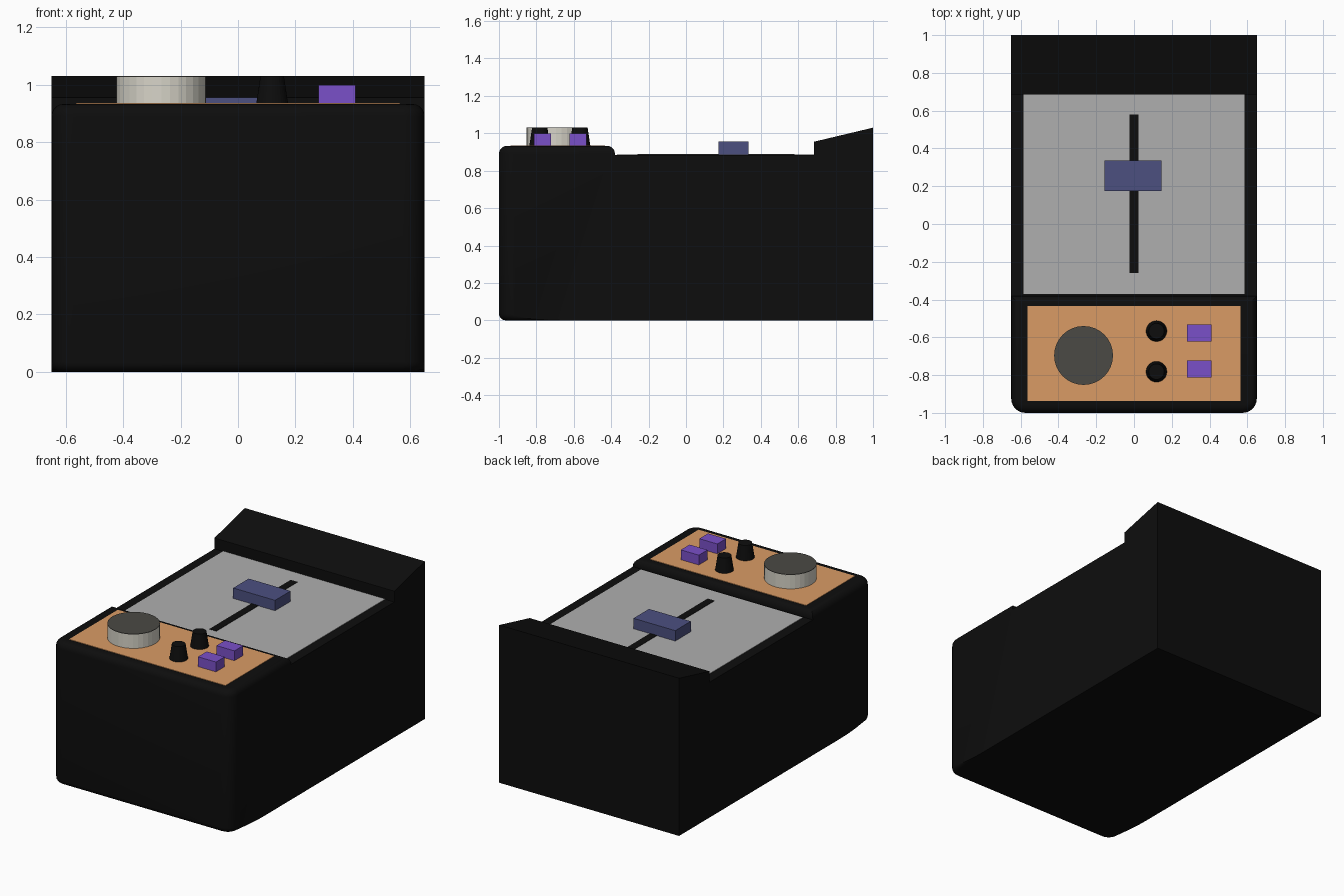
import bpy, bmesh
from math import radians

if "Cube" in bpy.data.objects:
    bpy.data.objects.remove(bpy.data.objects["Cube"])


def material(name, r, g, b):
    m = bpy.data.materials.new(name)
    m.diffuse_color = (r, g, b, 1)
    m.use_nodes = True
    m.node_tree.nodes["Principled BSDF"].inputs["Base Color"].default_value = m.diffuse_color
    return m


BLACK = material("black", 0.004, 0.004, 0.004)
GREY = material("plate_grey", 0.43, 0.43, 0.43)
ORANGE = material("orange", 0.70, 0.33, 0.13)
PURPLE = material("purple", 0.195, 0.08, 0.58)
NAVY = material("navy", 0.072, 0.08, 0.216)
CREAM = material("cream", 0.68, 0.66, 0.58)
DARK = material("dark_cap", 0.069, 0.067, 0.058)


def finish(name, bm, mat):
    bmesh.ops.recalc_face_normals(bm, faces=bm.faces)
    me = bpy.data.meshes.new(name)
    bm.to_mesh(me)
    bm.free()
    me.materials.append(mat)
    ob = bpy.data.objects.new(name, me)
    bpy.context.collection.objects.link(ob)
    return ob


def box(name, x, y, z, mat):
    bm = bmesh.new()
    bmesh.ops.create_cube(bm, size=1)
    for v in bm.verts:
        v.co = [lo + (hi - lo) * (c + 0.5) for (lo, hi), c in zip((x, y, z), v.co)]
    return finish(name, bm, mat)


def knob(name, x, y, z0, z1, r0, r1, sides, mat):
    bm = bmesh.new()
    bmesh.ops.create_cone(bm, cap_ends=True, segments=sides,
                          radius1=r0, radius2=r1, depth=z1 - z0)
    bmesh.ops.translate(bm, verts=bm.verts, vec=(x, y, (z0 + z1) / 2))
    return finish(name, bm, mat)


# Housing: side profile with raised front panel, sunken deck and rear wedge
DECK, PANEL = 0.884, 0.933
profile = [(-1, 0), (1, 0), (1, 1.03), (0.685, 0.955), (0.685, DECK),
           (-0.38, DECK), (-0.38, PANEL), (-1, PANEL)]
bm = bmesh.new()
side = bm.faces.new([bm.verts.new((-0.65, y, z)) for y, z in profile])
ext = bmesh.ops.extrude_face_region(bm, geom=[side])
bmesh.ops.translate(bm, vec=(1.3, 0, 0),
                    verts=[g for g in ext["geom"] if isinstance(g, bmesh.types.BMVert)])
bmesh.ops.recalc_face_normals(bm, faces=bm.faces)


def round_edges(test, radius):
    edges = [e for e in bm.edges if all(test(v.co) for v in e.verts)]
    bmesh.ops.bevel(bm, geom=edges, offset=radius, segments=5, profile=0.5, affect='EDGES')


# Rounded front corners, then the panel rim and the front bottom edge
bm.edges.ensure_lookup_table()
corners = [e for e in bm.edges if all(v.co.y < -0.99 for v in e.verts)
           and abs(e.verts[0].co.z - e.verts[1].co.z) > 0.5]
bmesh.ops.bevel(bm, geom=corners, offset=0.075, segments=6, profile=0.5, affect='EDGES')
round_edges(lambda c: abs(c.z - PANEL) < 1e-4, 0.042)
round_edges(lambda c: c.z < 1e-4 and c.y < -0.9, 0.035)
housing = finish("housing", bm, BLACK)
bpy.context.view_layer.objects.active = housing
housing.select_set(True)
bpy.ops.object.shade_smooth_by_angle(angle=radians(30))

# Deck plate with slider
box("deck_plate", (-0.585, 0.585), (-0.37, 0.69), (0.87, 0.887), GREY)
box("slider_slot", (-0.025, 0.025), (-0.26, 0.58), (0.875, 0.889), BLACK)
box("slider_cap", (-0.157, 0.145), (0.175, 0.335), (0.88, 0.955), NAVY)

# Control panel
box("control_plate", (-0.565, 0.565), (-0.937, -0.433), (0.92, 0.936), ORANGE)
knob("dial", -0.267, -0.696, 0.93, 1.027, 0.156, 0.156, 32, CREAM)
knob("dial_cap", -0.267, -0.696, 1.02, 1.03, 0.1555, 0.1555, 32, DARK)
for i, (ky, by) in enumerate([(-0.567, -0.577), (-0.782, -0.768)]):
    knob(f"small_knob_{i + 1}", 0.119, ky, 0.93, 1.03, 0.056, 0.041, 32, BLACK)
    box(f"button_{i + 1}", (0.28, 0.41), (by - 0.045, by + 0.045), (0.93, 1.0), PURPLE)
